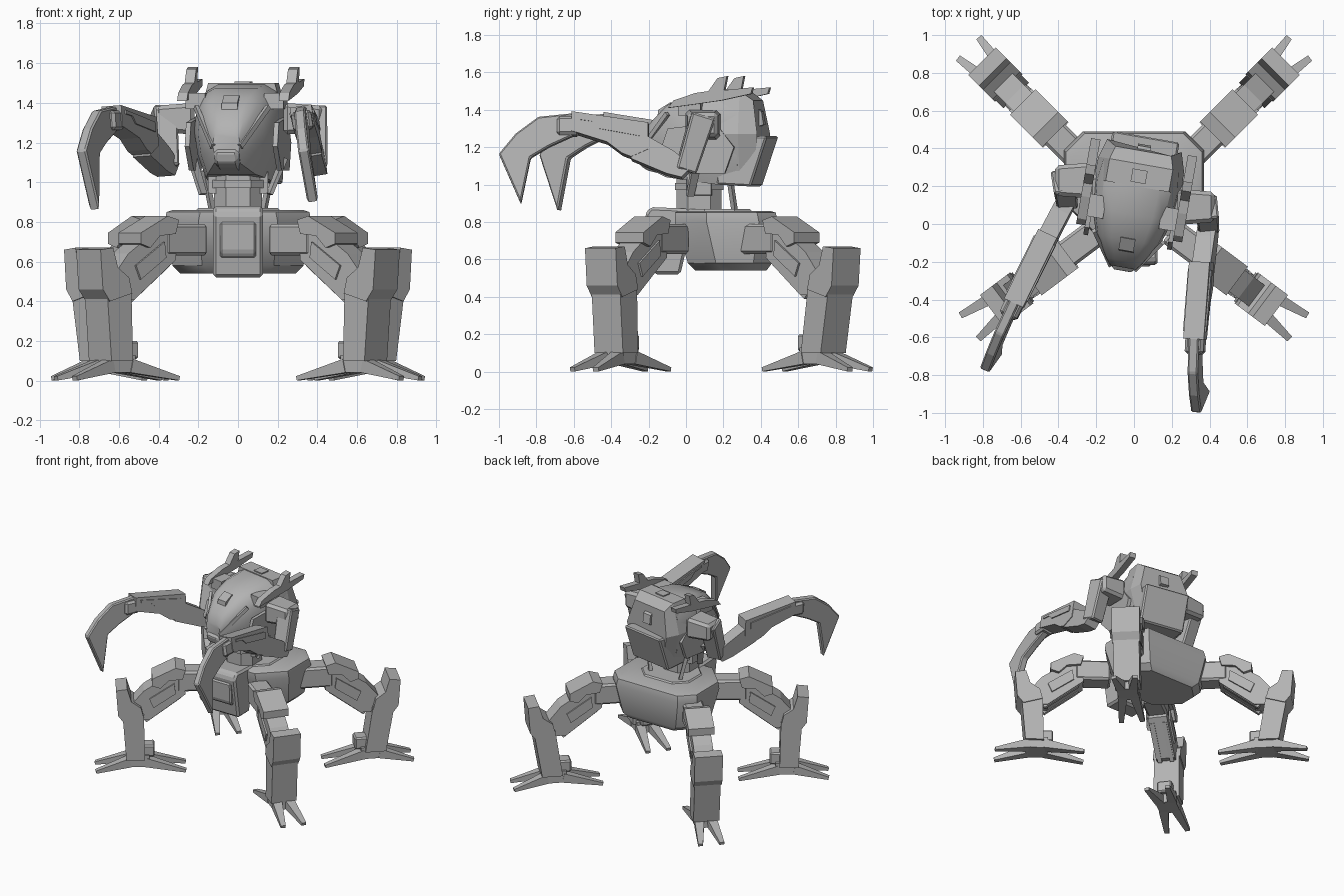
import bpy, bmesh
from math import radians, cos, sin, atan2
from mathutils import Matrix, Vector

old = bpy.data.objects.get("Cube")
if old:
    bpy.data.objects.remove(old, do_unlink=True)

grey = bpy.data.materials.new("plain_grey")
grey.use_nodes = True
grey.diffuse_color = (0.45, 0.45, 0.45, 1)
grey.node_tree.nodes["Principled BSDF"].inputs["Base Color"].default_value = (0.45, 0.45, 0.45, 1)

IDENT = Matrix.Identity(4)


def frame(x, y, angle):
    """Local frame whose +x axis points along the given heading."""
    return Matrix.Translation((x, y, 0)) @ Matrix.Rotation(angle, 4, 'Z')


def loft(name, rings, mat=IDENT, bevel=0.0, smooth=False):
    """Skin a list of equal-length rings and cap both ends."""
    bm = bmesh.new()
    loops = [[bm.verts.new(mat @ Vector(p)) for p in ring] for ring in rings]
    n = len(loops[0])
    for a, b in zip(loops, loops[1:]):
        for i in range(n):
            j = (i + 1) % n
            bm.faces.new((a[i], a[j], b[j], b[i]))
    bm.faces.new(loops[0])
    bm.faces.new(loops[-1])
    bmesh.ops.recalc_face_normals(bm, faces=bm.faces)
    me = bpy.data.meshes.new(name)
    bm.to_mesh(me)
    bm.free()
    me.materials.append(grey)
    ob = bpy.data.objects.new(name, me)
    bpy.context.collection.objects.link(ob)
    if bevel:
        mod = ob.modifiers.new("edge", 'BEVEL')
        mod.width, mod.segments = bevel, 1
    if smooth:
        bpy.ops.object.select_all(action='DESELECT')
        ob.select_set(True)
        bpy.context.view_layer.objects.active = ob
        bpy.ops.object.shade_smooth_by_angle(angle=radians(32))
    return ob


def plate(name, pts, width, mat=IDENT, offset=0.0, bevel=0.0):
    """Extrude a side profile (along, height) to a width across."""
    sides = [[(s, offset + w, z) for s, z in pts] for w in (-width / 2, width / 2)]
    return loft(name, sides, mat, bevel)


def box(name, s0, s1, z0, z1, width, mat=IDENT, offset=0.0, bevel=0.0):
    return plate(name, [(s0, z0), (s1, z0), (s1, z1), (s0, z1)], width, mat, offset, bevel)


def beam(name, p, q, size_p, size_q, mat=IDENT, bevel=0.0):
    """Tapered bar between two points; sizes are (across, thick)."""
    p, q = Vector(p), Vector(q)
    d = (q - p).normalized()
    side = d.cross(Vector((0, 0, 1))).normalized()
    up = side.cross(d)
    rings = [[c + side * i * w / 2 + up * j * h / 2 for i, j in ((-1, -1), (1, -1), (1, 1), (-1, 1))]
             for c, (w, h) in ((p, size_p), (q, size_q))]
    return loft(name, rings, mat, bevel)


# Legs: local x runs outward from the foot centre, lean is the knee's reach
def leg(tag, m, lean):
    box(tag + "_hip_block", -0.52, -0.26, 0.63, 0.79, 0.15, m, bevel=0.015)
    plate(tag + "_thigh", [(-0.31, 0.78), (-0.23, 0.78), (-0.02, 0.64), (0.08, 0.52), (0.02, 0.41),
                           (-0.06, 0.41), (-0.32, 0.61)], 0.14, m)
    plate(tag + "_thigh_armour", [(-0.32, 0.81), (-0.25, 0.83), (-0.08, 0.745), (-0.08, 0.69),
                                  (-0.14, 0.67), (-0.2, 0.73), (-0.3, 0.74)], 0.19, m)
    plate(tag + "_thigh_side", [(-0.24, 0.7), (-0.06, 0.58), (-0.09, 0.51), (-0.25, 0.62)], 0.165, m)
    for w in (-0.045, 0.045):
        beam(tag + "_piston", (-0.28, w, 0.59), (-0.03, w, 0.4), (0.03, 0.03), (0.03, 0.03), m)
    plate(tag + "_shin", [(-0.03, 0.1), (lean / 3 + 0.045, 0.1), (lean - 0.05, 0.42), (lean - 0.2, 0.46)], 0.19, m)
    guard = [(-0.2, 0.44), (-0.06, 0.4), (-0.015, 0.46), (0, 0.66), (-0.08, 0.67), (-0.11, 0.57), (-0.18, 0.52)]
    plate(tag + "_knee_guard", [(lean + s, z) for s, z in guard], 0.205, m)
    box(tag + "_ankle_block", -0.1, 0, 0.11, 0.2, 0.11, m, bevel=0.01)
    box(tag + "_foot_hub", -0.06, 0.1, 0.04, 0.13, 0.15, m)
    for r in (-1, 1):
        for w in (-1, 1):
            beam(tag + "_toe", (0.02 + r * 0.06, w * 0.045, 0.075), (r * 0.325, w * 0.078, 0.012),
                 (0.07, 0.07), (0.035, 0.022), m)


for side, sx in (("left", 1), ("right", -1)):
    for end, x, y, dx, dy, lean in (("front", 0.61, -0.35, 0.8, -0.6, 0.18),
                                    ("back", 0.645, 0.702, 0.707, 0.707, 0.225)):
        leg(f"{end}_{side}_leg", frame(sx * x, y, atan2(dy, sx * dx)), lean)


# Pelvis: stacked eight-sided outlines
def outline(hx, front, back, cut_f, cut_b, z):
    half = [(hx - cut_f, front), (hx, front + cut_f), (hx, back - cut_b), (hx - cut_b, back)]
    return [(x, y, z) for x, y in half] + [(-x, y, z) for x, y in reversed(half)]


loft("pelvis", [outline(0.29, 0.05, 0.43, 0.15, 0.1, 0.54),
                outline(0.33, 0.01, 0.46, 0.15, 0.1, 0.58),
                outline(0.37, -0.06, 0.49, 0.17, 0.1, 0.8),
                outline(0.36, -0.06, 0.48, 0.17, 0.1, 0.85),
                outline(0.33, -0.04, 0.45, 0.16, 0.1, 0.86)], smooth=True)
loft("pelvis_deck", [outline(0.22, -0.02, 0.36, 0.12, 0.1, 0.85),
                     outline(0.2, 0, 0.34, 0.1, 0.08, 0.87)])
front = frame(0, 0, radians(-90))
plate("front_apron", [(-0.05, 0.87), (0.19, 0.88), (0.22, 0.84), (0.17, 0.52), (0.03, 0.52)],
      0.25, front, bevel=0.015)
plate("apron_pad", [(0.17, 0.8), (0.225, 0.8), (0.22, 0.65), (0.2, 0.62), (0.15, 0.62)], 0.18, front, bevel=0.01)

# Waist
loft("waist_column", [outline(0.12, -0.05, 0.19, 0.06, 0.06, z) for z in (0.86, 1.04)])
loft("waist_collar", [outline(0.135, -0.06, 0.2, 0.07, 0.07, z) for z in (0.97, 1.01)])
for sx in (1, -1):
    beam("waist_joint", (sx * 0.09, 0.07, 1.0), (sx * 0.15, 0.07, 1.0), (0.14, 0.12), (0.13, 0.11))
    beam("waist_strut", (sx * 0.13, 0.26, 0.86), (sx * 0.17, 0.23, 1.06), (0.025, 0.025), (0.025, 0.025))

# Torso: turned a little to its right; local x runs forward
turn = Matrix.Translation((0, 0.1, 0)) @ Matrix.Rotation(radians(-10), 4, 'Z') @ \
    Matrix.Translation((0, -0.1, 0)) @ Matrix.Rotation(radians(-90), 4, 'Z')


def hull_ring(s, hw, z0, z1):
    """Twelve-sided section with a broad roof and a narrow keel."""
    mid = z0 + (z1 - z0) * 0.52
    half = [(0.72, z0), (0.92, z0 + (mid - z0) * 0.5), (1, mid)]
    half += [(cos(radians(a)) ** 0.5, mid + (z1 - mid) * sin(radians(a)) ** 0.85) for a in (28, 52, 75)]
    return [(s, hw * w, z) for w, z in half] + [(s, -hw * w, z) for w, z in reversed(half)]


loft("torso_hull", [hull_ring(0.235, 0.07, 1.12, 1.25), hull_ring(0.2, 0.1, 1.09, 1.32),
                    hull_ring(0.09, 0.17, 1.04, 1.43), hull_ring(-0.05, 0.215, 1.02, 1.48),
                    hull_ring(-0.2, 0.23, 1, 1.5), hull_ring(-0.31, 0.215, 1, 1.5)], turn, smooth=True)


# Boxy rear housing with a flared lower skirt
def rear_ring(s, hw_low, hw_top, z0, zm, z1, ds=0.0):
    return [(s, -hw_low * 0.7, z0), (s, hw_low * 0.7, z0), (s - ds, hw_low, zm), (s, hw_top, z1),
            (s, -hw_top, z1), (s - ds, -hw_low, zm)]


loft("rear_housing", [rear_ring(-0.2, 0.235, 0.17, 1, 1.27, 1.5),
                      rear_ring(-0.32, 0.23, 0.17, 1, 1.27, 1.5),
                      rear_ring(-0.39, 0.2, 0.15, 1.02, 1.27, 1.45, 0.03)], turn)
plate("rear_skirt", [(-0.15, 1.25), (-0.47, 1.26), (-0.38, 0.99), (-0.2, 1.0)], 0.36, turn, bevel=0.01)
plate("rear_hatch", [(-0.385, 1.41), (-0.415, 1.39), (-0.425, 1.32), (-0.39, 1.31)], 0.07, turn)
box("roof_hatch", -0.29, -0.22, 1.49, 1.508, 0.08, turn)

# Nose details
plate("nose_chin", [(0.1, 1.17), (0.25, 1.17), (0.255, 1.12), (0.22, 1.08), (0.1, 1.05)], 0.13, turn, bevel=0.02)
plate("brow_sensor", [(0.06, 1.36), (0.15, 1.36), (0.145, 1.4), (0.08, 1.44)], 0.08, turn)

# Side trim, flank plates and forked horns, mirrored
for sx in (1, -1):
    beam("canopy_rail", (0.235, sx * 0.07, 1.18), (0.07, sx * 0.185, 1.38), (0.02, 0.025), (0.02, 0.025), turn)
    plate("flank_plate", [(0.06, 1.3), (0.1, 1.18), (-0.02, 1.06), (-0.25, 1.06), (-0.3, 1.2), (-0.2, 1.33)],
          0.025, turn, sx * 0.225)
    beam("flank_strut", (-0.1, sx * 0.235, 1.12), (-0.05, sx * 0.17, 0.94), (0.05, 0.02), (0.04, 0.02), turn)
    plate("horn", [(0.05, 1.41), (0.02, 1.45), (-0.1, 1.49), (-0.17, 1.5), (-0.22, 1.57), (-0.27, 1.58),
                   (-0.255, 1.505), (-0.41, 1.52), (-0.4, 1.485), (-0.24, 1.45), (-0.1, 1.43)],
          0.05, turn, sx * 0.26)
    box("horn_mount", -0.12, 0, 1.37, 1.45, 0.1, turn, sx * 0.2)


# Arms: local x runs from the elbow toward the claw, rolled so the claw tip swings sideways
def arm(tag, shoulder, elbow, heading, roll, drop):
    m = frame(elbow[0], elbow[1], heading) @ Matrix.Translation((0, 0, 1.3)) @ \
        Matrix.Rotation(roll, 4, 'X') @ Matrix.Translation((0, 0, -1.3))
    sx = 1 if shoulder[0] > 0 else -1
    s = Vector(shoulder)
    e = m @ Vector((0, 0, 1.09))
    out = Vector((sx * 0.11, 0, 0))
    beam(tag + "_shoulder", s - out, s + out * 0.8, (0.19, 0.16), (0.16, 0.13), bevel=0.02)
    beam(tag + "_upper_arm", s + out * 0.4 + Vector((0, 0, 0.05)), e + Vector((0, 0, -0.02)),
         (0.12, 0.13), (0.11, 0.11), bevel=0.01)
    plate(tag + "_elbow", [(-0.04, 1.09), (0.02, 1.03), (0.1, 1.05), (0.29, 1.13), (0.3, 1.21), (0.2, 1.25),
                           (0.06, 1.17)], 0.1, m)
    plate(tag + "_forearm", [(0.2, 1.18), (0.29, 1.14), (0.34, 1.16), (0.42, 1.22), (0.61, 1.28), (0.61, 1.385),
                             (0.2, 1.325)], 0.11, m)
    plate(tag + "_forearm_cover", [(0.24, 1.3), (0.24, 1.25), (0.46, 1.29), (0.5, 1.33), (0.57, 1.34),
                                   (0.57, 1.36)], 0.125, m)
    box(tag + "_wrist", 0.57, 0.69, 1.26, 1.36, 0.1, m, bevel=0.015)
    claw = [(0.6, 1.38), (0.79, 1.36), (0.91, 1.27), (1.0, 1.16), (0.88, 0.89 - drop),
            (0.83, 1.14), (0.73, 1.2), (0.6, 1.26)]
    plate(tag + "_claw", claw, 0.055, m, bevel=0.008)


arm("left_arm", (0.34, 0.09, 1.32), (0.36, 0, 0), radians(-93), radians(9), 0)
arm("right_arm", (-0.33, 0.23, 1.32), (-0.37, 0.13, 0), atan2(-0.9, -0.43), radians(4), 0.035)
